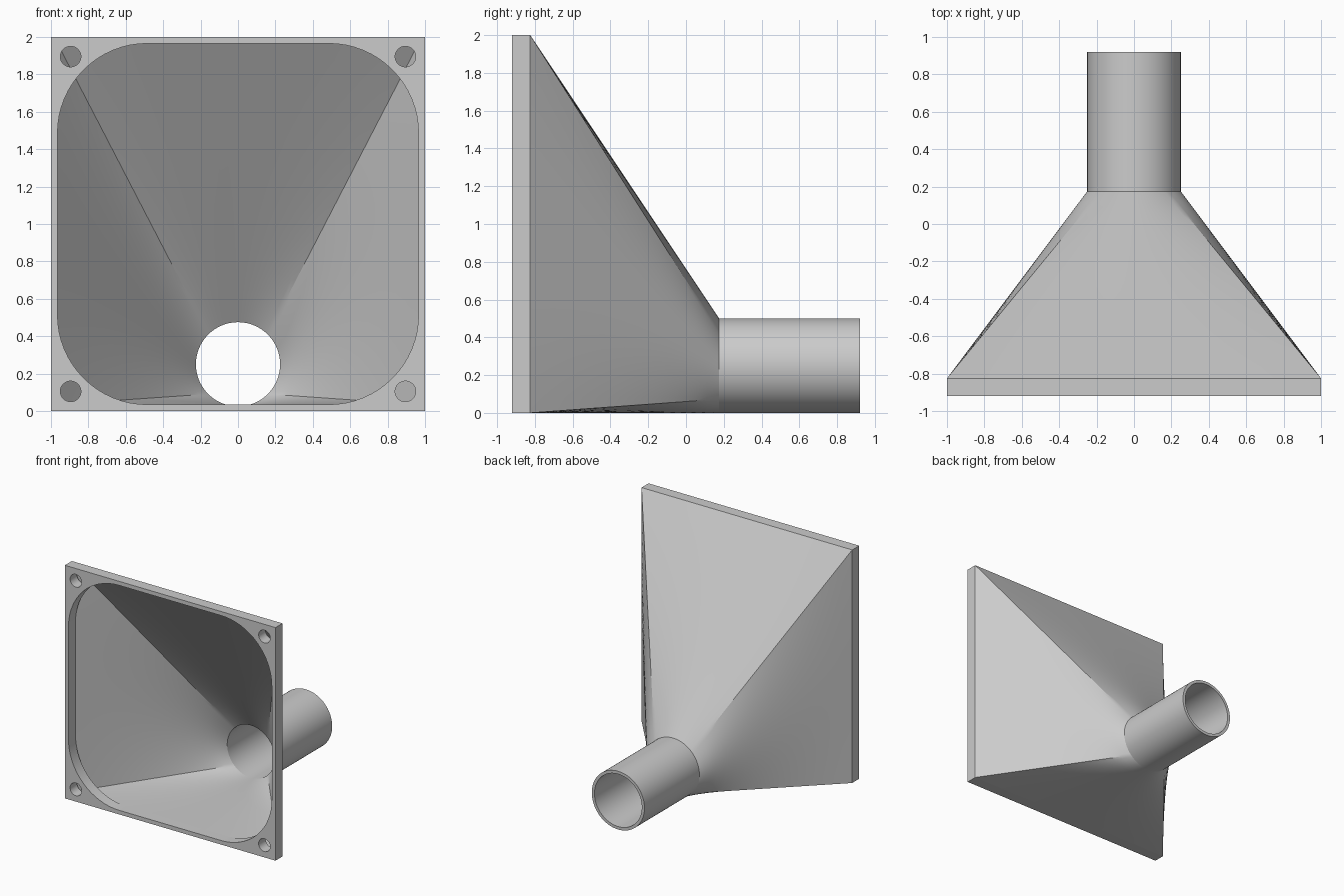
import bpy, bmesh, math

cube = bpy.data.objects.get("Cube")
if cube:
    bpy.data.objects.remove(cube, do_unlink=True)

FRONT, JOINT, BACK = -0.92, -0.825, 0.175   # plate front, plate back, funnel end
END = 0.92                                  # spout end
R, WALL, AXIS = 0.25, 0.025, 0.25           # spout radius, wall, axis height
N = 96                                      # points around each ring

grey = bpy.data.materials.new("light grey")
grey.use_nodes = True
grey.diffuse_color = (0.6, 0.6, 0.6, 1)
grey.node_tree.nodes["Principled BSDF"].inputs["Base Color"].default_value = (0.6, 0.6, 0.6, 1)


def finish(obj, angle):
    obj.data.materials.clear()
    obj.data.materials.append(grey)
    bpy.ops.object.select_all(action='DESELECT')
    obj.select_set(True)
    bpy.context.view_layer.objects.active = obj
    bpy.ops.object.shade_smooth_by_angle(angle=math.radians(angle))


def circle(cx, cz, r, n):
    # starts at a 45 degree diagonal so that lofts match square corners
    return [(cx + r * math.cos(a), cz + r * math.sin(a))
            for a in (math.tau * (i / n + 0.125) for i in range(n))]


def square(half, n):
    corners = [(half, 1 + half), (-half, 1 + half), (-half, 1 - half), (half, 1 - half)]
    pts = []
    for k in range(4):
        (x0, z0), (x1, z1) = corners[k], corners[(k + 1) % 4]
        m = n // 4
        pts += [(x0 + (x1 - x0) * i / m, z0 + (z1 - z0) * i / m) for i in range(m)]
    return pts


def rounded_square(half, r, steps):
    c, pts = half - r, []
    for k, (sx, sz) in enumerate([(1, 1), (-1, 1), (-1, -1), (1, -1)]):
        for i in range(steps + 1):
            a = math.pi / 2 * (k + i / steps)
            pts.append((sx * c + r * math.cos(a), 1 + sz * c + r * math.sin(a)))
    return pts


def ring(points, y):
    return [(x, y, z) for x, z in points]


def blend(a, b, steps):
    # straight ruled transition between two rings
    return [[tuple(p + (q - p) * s / steps for p, q in zip(u, v)) for u, v in zip(a, b)]
            for s in range(steps + 1)]


def shell(name, strips, angle):
    bm = bmesh.new()
    for rings in strips:
        loops = [[bm.verts.new(p) for p in r] for r in rings]
        for a, b in zip(loops, loops[1:]):
            for i in range(N):
                j = (i + 1) % N
                bm.faces.new((a[i], b[i], b[j], a[j]))
    bmesh.ops.remove_doubles(bm, verts=bm.verts, dist=1e-5)
    bmesh.ops.reverse_faces(bm, faces=bm.faces)
    mesh = bpy.data.meshes.new(name)
    bm.to_mesh(mesh)
    bm.free()
    obj = bpy.data.objects.new(name, mesh)
    bpy.context.collection.objects.link(obj)
    finish(obj, angle)


# Mounting plate: filled outline with rounded opening and four screw holes
outlines = [square(1, 4), rounded_square(0.965, 0.48, 16)]
outlines += [circle(sx * 0.895, 1 + sz * 0.895, 0.055, 32) for sx in (-1, 1) for sz in (-1, 1)]
curve = bpy.data.curves.new("mounting_plate", 'CURVE')
curve.dimensions = '2D'
curve.fill_mode = 'BOTH'
curve.extrude = (JOINT - FRONT) / 2
for pts in outlines:
    spline = curve.splines.new('POLY')
    spline.points.add(len(pts) - 1)
    for p, (x, z) in zip(spline.points, pts):
        p.co = (x, z, 0, 1)
    spline.use_cyclic_u = True
plate = bpy.data.objects.new("mounting_plate", curve)
bpy.context.collection.objects.link(plate)
plate.rotation_euler.x = math.pi / 2
plate.location.y = (FRONT + JOINT) / 2
bpy.ops.object.select_all(action='DESELECT')
plate.select_set(True)
bpy.context.view_layer.objects.active = plate
bpy.ops.object.convert(target='MESH')
plate = bpy.context.object
bm = bmesh.new()
bm.from_mesh(plate.data)
bmesh.ops.remove_doubles(bm, verts=bm.verts, dist=1e-5)
bmesh.ops.recalc_face_normals(bm, faces=bm.faces)
bm.to_mesh(plate.data)
bm.free()
finish(plate, 30)

# Funnel: square mouth blending to a round neck, outside and inside walls
outer, inner = circle(0, AXIS, R, N), circle(0, AXIS, R - WALL, N)
outside = blend(ring(square(1, N), JOINT), ring(outer, BACK), 16)
inside = blend(ring(inner, BACK), ring(square(0.965, N), JOINT), 16)
shell("funnel", [outside, inside], 25)

# Spout: open tube with a flat end rim
shell("spout", [[ring(outer, BACK), ring(outer, END), ring(inner, END), ring(inner, BACK)]], 30)
